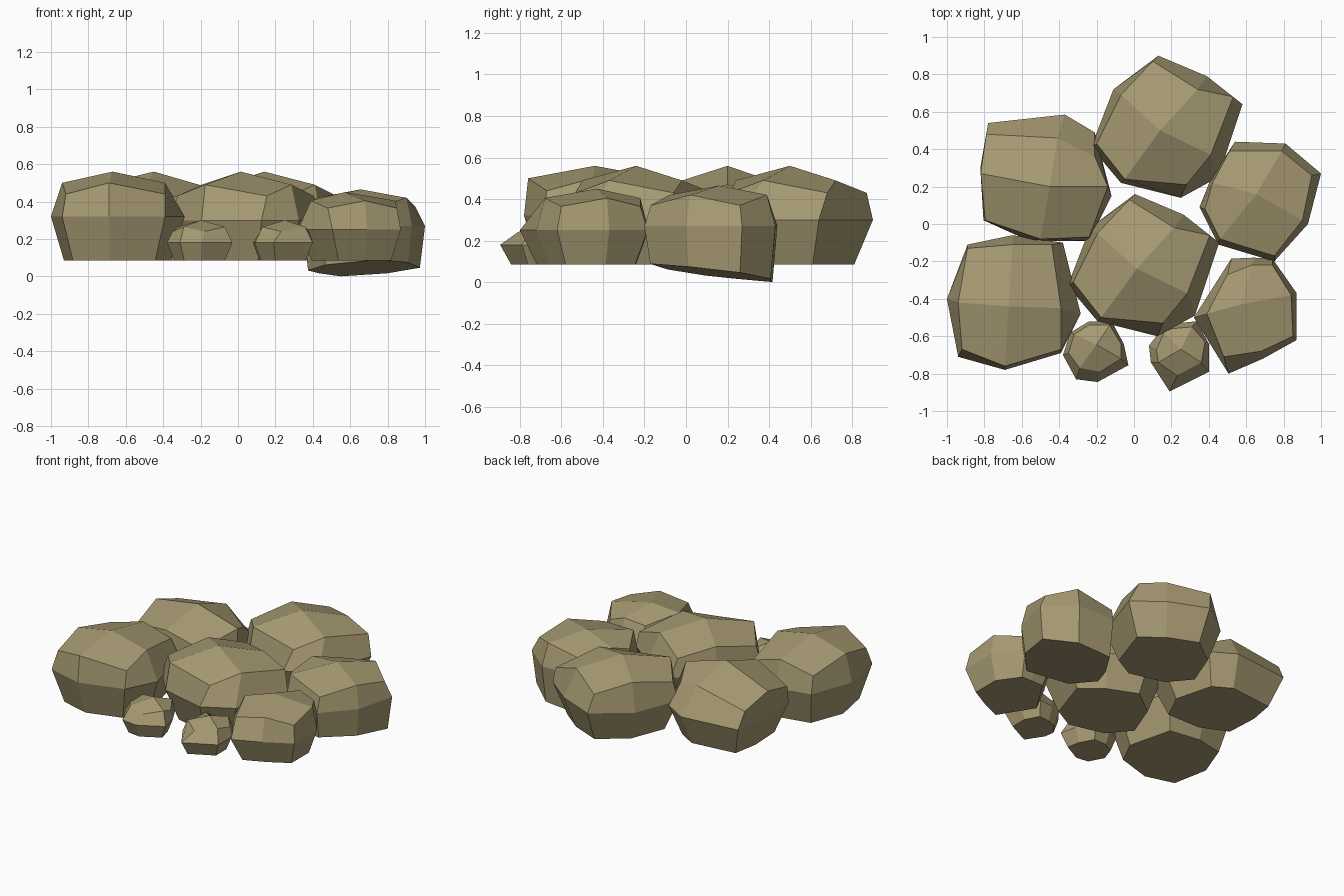
import bpy
import bmesh
from mathutils import Vector

cube = bpy.data.objects.get("Cube")
if cube:
    bpy.data.objects.remove(cube, do_unlink=True)

# One sandy stone colour for every rock
stone = bpy.data.materials.new("sandy_stone")
stone.use_nodes = True
colour = (0.38, 0.32, 0.168, 1)
stone.diffuse_color = colour
shader = next(n for n in stone.node_tree.nodes if n.type == "BSDF_PRINCIPLED")
shader.inputs["Base Color"].default_value = colour
shader.inputs["Roughness"].default_value = 0.9


def ring(bm, points, height):
    """Add a ring of vertices over flat points, at a height given by a rule."""
    return [bm.verts.new((p[0], p[1], height(p))) for p in points]


def rock(name, waist, rim, apex, waist_z, rim_z, bulge=0.06, base=0.085,
         foot=0.77, slope=(0, 0), offset=(0, 0)):
    """Faceted boulder: flat foot, wide waist, narrower rim and a domed top.

    Even points of the waist and rim are the block's corners, odd points the
    middles of its sides, which stand higher on the rim by the bulge.
    """
    bm = bmesh.new()
    outline = [Vector(p) for p in waist]
    count = len(outline)
    middle = sum(outline, Vector((0, 0))) / count
    tilt = Vector(slope)

    foot_points = [middle.lerp(p, foot) for p in outline]
    bottom = ring(bm, foot_points, lambda p: base + tilt.dot(p - middle))
    belt = ring(bm, outline, lambda p: waist_z)
    top = ring(bm, rim, lambda p: rim_z)
    for side in top[1::2]:
        side.co.z += bulge
    summit = bm.verts.new(apex)

    # Walls between the rings
    for lower, upper in ((bottom, belt), (belt, top)):
        for i in range(count):
            j = (i + 1) % count
            bm.faces.new((lower[i], lower[j], upper[j], upper[i]))

    # Flat underside and the top's facets, each wrapping one corner
    bm.faces.new(bottom)
    for i in range(0, count, 2):
        bm.faces.new((summit, top[i - 1], top[i], top[i + 1]))

    bmesh.ops.recalc_face_normals(bm, faces=bm.faces)
    mesh = bpy.data.meshes.new(name)
    bm.to_mesh(mesh)
    bm.free()
    mesh.materials.append(stone)
    obj = bpy.data.objects.new(name, mesh)
    obj.location = (offset[0], offset[1], 0)
    bpy.context.collection.objects.link(obj)


# Back rock, and the same boulder again in the centre
for name, offset in (("back_rock", (0, 0)), ("centre_rock", (-.125, -.74))):
    rock(name,
         waist=[(.13, .9), (.39, .79), (.58, .64), (.45, .25),
                (.25, .14), (-.07, .22), (-.23, .41), (-.11, .72)],
         rim=[(.1, .87), (.34, .72), (.53, .68), (.41, .37),
              (.28, .21), (-.05, .24), (-.2, .43), (-.07, .69)],
         apex=(.14, .5, .56), waist_z=.3, rim_z=.43, offset=offset)

# Large rocks on the right-hand flank
rock("right_back_rock",
     waist=[(-.78, .54), (-.37, .585), (-.21, .49), (-.12, .15),
            (-.24, -.09), (-.56, -.09), (-.805, .02), (-.82, .31)],
     rim=[(-.79, .48), (-.41, .46), (-.21, .36), (-.14, .2),
          (-.24, -.07), (-.5, -.08), (-.795, .02), (-.82, .27)],
     apex=(-.45, .2, .56), waist_z=.29, rim_z=.4, bulge=.07)
rock("right_front_rock",
     waist=[(-.89, -.11), (-.65, -.06), (-.38, -.1), (-.285, -.48),
            (-.39, -.69), (-.69, -.78), (-.94, -.71), (-1, -.4)],
     rim=[(-.89, -.13), (-.65, -.11), (-.44, -.11), (-.39, -.45),
          (-.39, -.67), (-.69, -.76), (-.92, -.67), (-.94, -.42)],
     apex=(-.67, -.44, .56), waist_z=.32, rim_z=.44, foot=.8)

# Lower rocks on the left-hand flank, the rear one sunk and tilted
rock("left_back_rock",
     waist=[(.54, .44), (.81, .43), (1, .27), (.93, 0),
            (.75, -.2), (.45, -.11), (.35, .09), (.41, .24)],
     rim=[(.51, .39), (.79, .39), (.95, .26), (.9, .02),
          (.75, -.17), (.46, -.08), (.38, .08), (.42, .22)],
     apex=(.655, .16, .465), waist_z=.27, rim_z=.37, bulge=.05,
     base=.042, foot=.92, slope=(.06, -.13))
rock("left_front_rock",
     waist=[(.52, -.185), (.64, -.18), (.74, -.185), (.87, -.37),
            (.87, -.62), (.69, -.72), (.505, -.8), (.32, -.5)],
     rim=[(.5, -.27), (.63, -.22), (.74, -.22), (.84, -.38),
          (.85, -.6), (.68, -.68), (.48, -.71), (.39, -.48)],
     apex=(.57, -.43, .45), waist_z=.25, rim_z=.365, bulge=.04)

# Two small stones at the front
rock("small_left_stone",
     waist=[(.23, -.53), (.335, -.52), (.4, -.64), (.4, -.79),
            (.19, -.895), (.09, -.74), (.08, -.65), (.15, -.56)],
     rim=[(.2, -.56), (.31, -.55), (.38, -.63), (.36, -.74),
          (.23, -.81), (.13, -.74), (.12, -.67), (.16, -.58)],
     apex=(.25, -.67, .3), waist_z=.18, rim_z=.24, bulge=.025)
rock("small_right_stone",
     waist=[(-.24, -.52), (-.12, -.52), (-.055, -.64), (-.03, -.755),
            (-.195, -.845), (-.31, -.83), (-.38, -.7), (-.34, -.58)],
     rim=[(-.24, -.54), (-.13, -.54), (-.07, -.64), (-.07, -.72),
          (-.18, -.79), (-.29, -.77), (-.35, -.69), (-.32, -.59)],
     apex=(-.2, -.645, .3), waist_z=.18, rim_z=.24, bulge=.025)
